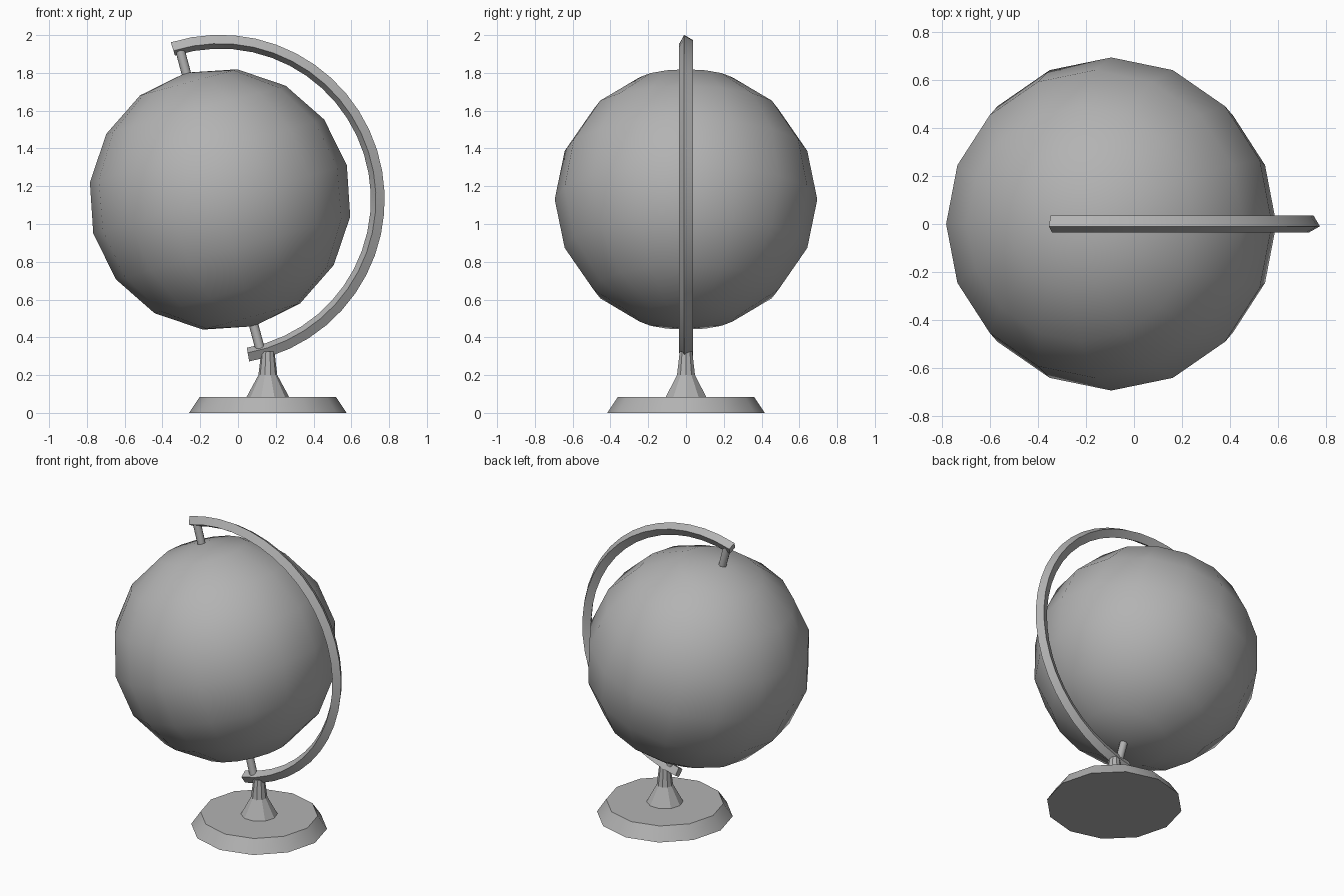
import bpy, bmesh
from math import sin, cos, pi, radians
from mathutils import Vector, Matrix

if "Cube" in bpy.data.objects:
    bpy.data.objects.remove(bpy.data.objects["Cube"])

CENTRE = Vector((-0.095, 0, 1.13))
TILT = radians(-15)

# Dark grey used by every part
grey = bpy.data.materials.new("dark_grey")
grey.diffuse_color = (0.45, 0.45, 0.45, 1)
grey.use_nodes = True
grey.node_tree.nodes["Principled BSDF"].inputs["Base Color"].default_value = grey.diffuse_color


def make(name, rings, smooth_angle=None):
    """Skin a list of equal-length vertex rings and cap both ends."""
    bm = bmesh.new()
    loops = [[bm.verts.new(p) for p in ring] for ring in rings]
    n = len(loops[0])
    for a, b in zip(loops, loops[1:]):
        for i in range(n):
            j = (i + 1) % n
            bm.faces.new((a[i], a[j], b[j], b[i]))
    bm.faces.new(loops[0][::-1])
    bm.faces.new(loops[-1])
    bmesh.ops.recalc_face_normals(bm, faces=bm.faces)
    mesh = bpy.data.meshes.new(name)
    bm.to_mesh(mesh)
    bm.free()
    mesh.materials.append(grey)
    ob = bpy.data.objects.new(name, mesh)
    bpy.context.collection.objects.link(ob)
    if smooth_angle:
        bpy.ops.object.select_all(action='DESELECT')
        ob.select_set(True)
        bpy.context.view_layer.objects.active = ob
        bpy.ops.object.shade_smooth_by_angle(angle=radians(smooth_angle))
    return ob


def circle(r, z, n, x=0.0):
    return [Vector((x + r * cos(2 * pi * i / n), r * sin(2 * pi * i / n), z))
            for i in range(n)]


# Tilted ball
bpy.ops.mesh.primitive_uv_sphere_add(segments=16, ring_count=8, radius=0.695,
                                     location=CENTRE, rotation=(0, TILT, 0))
ball = bpy.context.object
ball.name = "globe_ball"
ball.data.materials.append(grey)
bpy.ops.object.shade_smooth()

# Axle pins between ball and arc
tilt = Matrix.Rotation(TILT, 4, 'Y')
for name, s in (("top_pin", 1), ("bottom_pin", -1)):
    make(name, [[CENTRE + tilt @ p for p in circle(0.025, s * z, 8)]
                for z in (0.66, 0.82)], smooth_angle=50)

# Support arc: slightly twisted square section swept around the ball
STEPS, START, END = 25, radians(-17.4), radians(169.8)
rings = []
for k in range(STEPS + 1):
    a = START + (END - START) * k / STEPS
    out = Vector((sin(a), 0, cos(a)))
    ring = []
    for q in range(4):
        t = radians(-15 + 90 * q)
        ring.append(CENTRE + out * (0.835 + 0.038 * cos(t))
                    + Vector((0, 0.037 * sin(t), 0)))
    rings.append(ring)
make("support_arc", rings, smooth_angle=30)

# Base disc and flared neck
make("base_disc", [circle(r, z, 12, 0.158) for r, z in ((0.417, 0), (0.36, 0.085))],
     smooth_angle=35)
make("base_neck", [circle(r, z, 10, 0.158)
                   for r, z in ((0.115, 0.08), (0.05, 0.2), (0.035, 0.325))])
